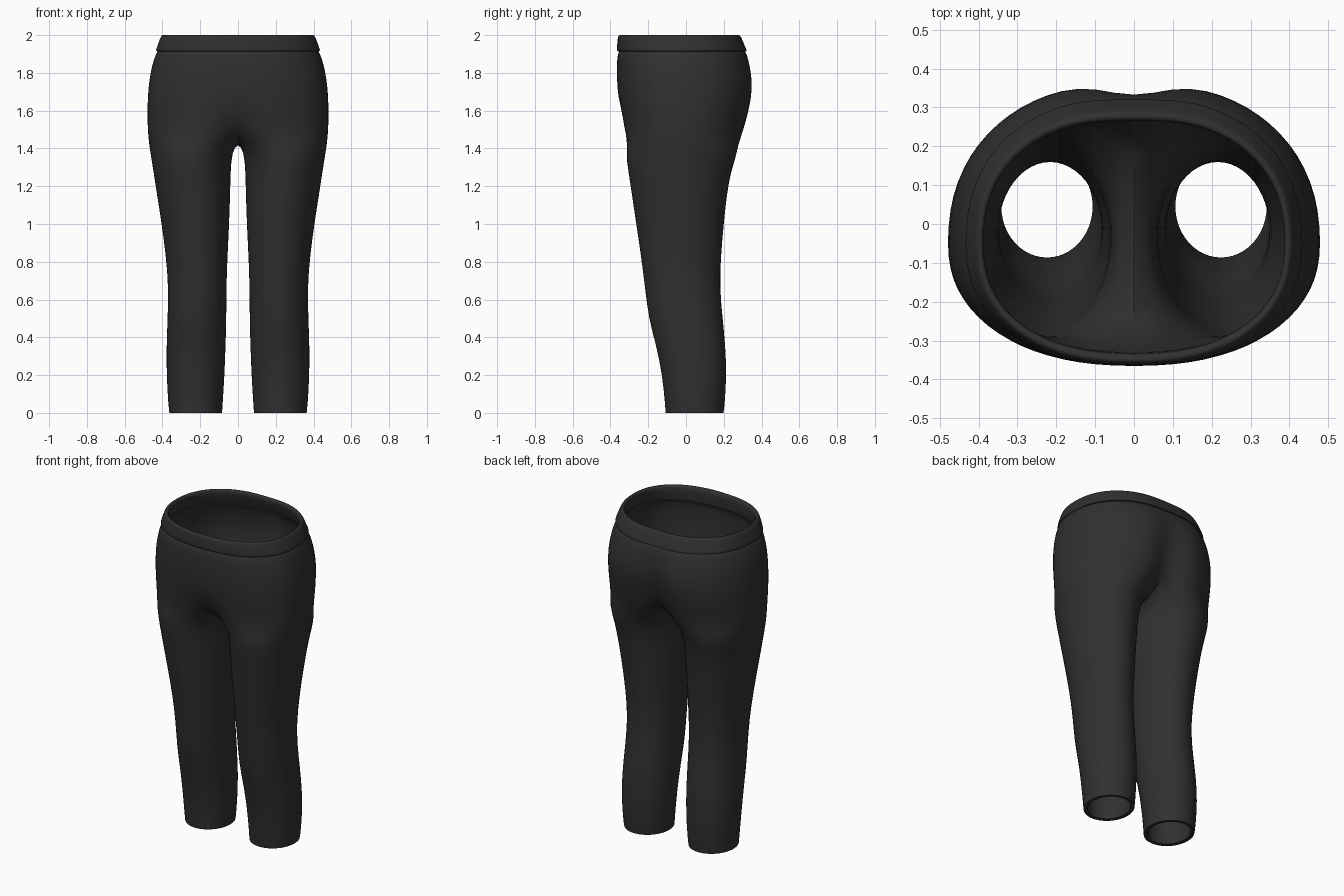
import bpy, bmesh
from math import sin, cos, pi, radians, exp

cube = bpy.data.objects.get("Cube")
if cube:
    bpy.data.objects.remove(cube)

mat = bpy.data.materials.new("charcoal fabric")
mat.use_nodes = True
COLOR = (0.03, 0.03, 0.03, 1)
mat.diffuse_color = COLOR
bsdf = mat.node_tree.nodes["Principled BSDF"]
bsdf.inputs["Base Color"].default_value = COLOR
bsdf.inputs["Roughness"].default_value = 0.8

ARC = 18      # segments around the outside of one half
SEAM = 6      # segments along the crotch seam
MID_Y = -0.05


def power(v, n=2.3):
    return (1 if v >= 0 else -1) * abs(v) ** (2 / n)


def half_ring(bm, z, w, front, back, dent_f=0, dent_b=0, lift_f=0, lift_b=0):
    """Half a torso section, from centre front round the left side to centre back."""
    ring = []
    for j in range(ARC + 1):
        t = pi * j / ARC
        x, c = w * power(sin(t)), power(cos(t))
        near = exp(-(x / 0.09) ** 4)
        if c > 0:
            y = MID_Y + c * (front - MID_Y) + dent_f * near
            h = z + lift_f * near
        else:
            y = MID_Y - c * (back - MID_Y) - dent_b * near
            h = z + lift_b * near
        ring.append(bm.verts.new((0 if j in (0, ARC) else x, y, h)))
    return ring


def leg_ring(bm, z, inner, outer, front, back):
    """Closed leg section starting at its inner front corner."""
    count = ARC + SEAM
    ring = []
    for j in range(count):
        a = radians(-45 + 360 * j / count)
        x = (inner + outer) / 2 + (outer - inner) / 2 * sin(a)
        y = (front + back) / 2 - (back - front) / 2 * cos(a)
        ring.append(bm.verts.new((x, y, z)))
    return ring


def bridge(bm, low, high, closed=False):
    n = len(low)
    for j in range(n if closed else n - 1):
        k = (j + 1) % n
        bm.faces.new((low[j], low[k], high[k], high[j]))


def finish(bm, name, thickness=0):
    """Mirror the half, smooth it and give it cloth thickness."""
    mesh = bpy.data.meshes.new(name)
    bm.to_mesh(mesh)
    bm.free()
    ob = bpy.data.objects.new(name, mesh)
    bpy.context.collection.objects.link(ob)
    mesh.materials.append(mat)
    mirror = ob.modifiers.new("Mirror", 'MIRROR')
    mirror.use_clip = True
    ob.modifiers.new("Smooth", 'SUBSURF').levels = 1
    if thickness:
        solid = ob.modifiers.new("Cloth", 'SOLIDIFY')
        solid.thickness = thickness
        solid.offset = -1
    bpy.ops.object.select_all(action='DESELECT')
    ob.select_set(True)
    bpy.context.view_layer.objects.active = ob
    bpy.ops.object.convert(target='MESH')
    bpy.ops.object.shade_smooth_by_angle(angle=radians(50))


# Leggings body: torso sections from the crotch up
bm = bmesh.new()
torso = [half_ring(bm, *row) for row in (
    (1.46, 0.478, -0.333, 0.315, 0.06, 0.07, 0.06, 0.09),
    (1.57, 0.482, -0.348, 0.345, 0.015, 0.07, 0.02, 0.05),
    (1.67, 0.48, -0.36, 0.366, 0, 0.06, 0, 0.02),
    (1.76, 0.472, -0.367, 0.37, 0, 0.045),
    (1.84, 0.457, -0.367, 0.352, 0, 0.025),
    (1.90, 0.437, -0.364, 0.332, 0, 0.01),
    (1.92, 0.422, -0.35, 0.315, 0, 0.008),
)]
for low, high in zip(torso, torso[1:]):
    bridge(bm, low, high)

# Crotch seam from back to front, joining the two legs
seam = [bm.verts.new((0, y, z)) for y, z in (
    (0.2, 1.49), (0.12, 1.445), (0.01, 1.43), (-0.11, 1.44), (-0.21, 1.47))]

# Legs from the crotch down to the hem
upper = torso[0] + seam
for row in (
    (1.38, 0.03, 0.466, -0.323, 0.278),
    (1.28, 0.037, 0.45, -0.308, 0.24),
    (1.15, 0.04, 0.43, -0.288, 0.218),
    (1.0, 0.045, 0.406, -0.266, 0.202),
    (0.83, 0.054, 0.383, -0.24, 0.187),
    (0.67, 0.06, 0.37, -0.22, 0.18),
    (0.5, 0.06, 0.374, -0.2, 0.196),
    (0.36, 0.064, 0.38, -0.16, 0.21),
    (0.2, 0.07, 0.38, -0.127, 0.217),
    (0.04, 0.08, 0.37, -0.112, 0.206),
    (0.0, 0.083, 0.365, -0.11, 0.2),
):
    lower = leg_ring(bm, *row)
    bridge(bm, lower, upper, closed=True)
    upper = lower
finish(bm, "leggings_body", 0.022)

# Waistband: outside, rolled top edge and inner facing
bm = bmesh.new()
band = [half_ring(bm, *row) for row in (
    (1.912, 0.42, -0.35, 0.315, 0, 0.008),
    (1.914, 0.437, -0.366, 0.332, 0, 0.01),
    (1.925, 0.435, -0.367, 0.328, 0, 0.01),
    (1.96, 0.422, -0.365, 0.312, 0, 0.008),
    (1.995, 0.409, -0.362, 0.296, 0, 0.006),
    (2.002, 0.401, -0.352, 0.286, 0, 0.006),
    (1.996, 0.386, -0.333, 0.267, 0, 0.006),
    (1.95, 0.392, -0.333, 0.28, 0, 0.006),
    (1.9, 0.408, -0.336, 0.3, 0, 0.008),
)]
for low, high in zip(band, band[1:]):
    bridge(bm, low, high)
finish(bm, "waistband")
